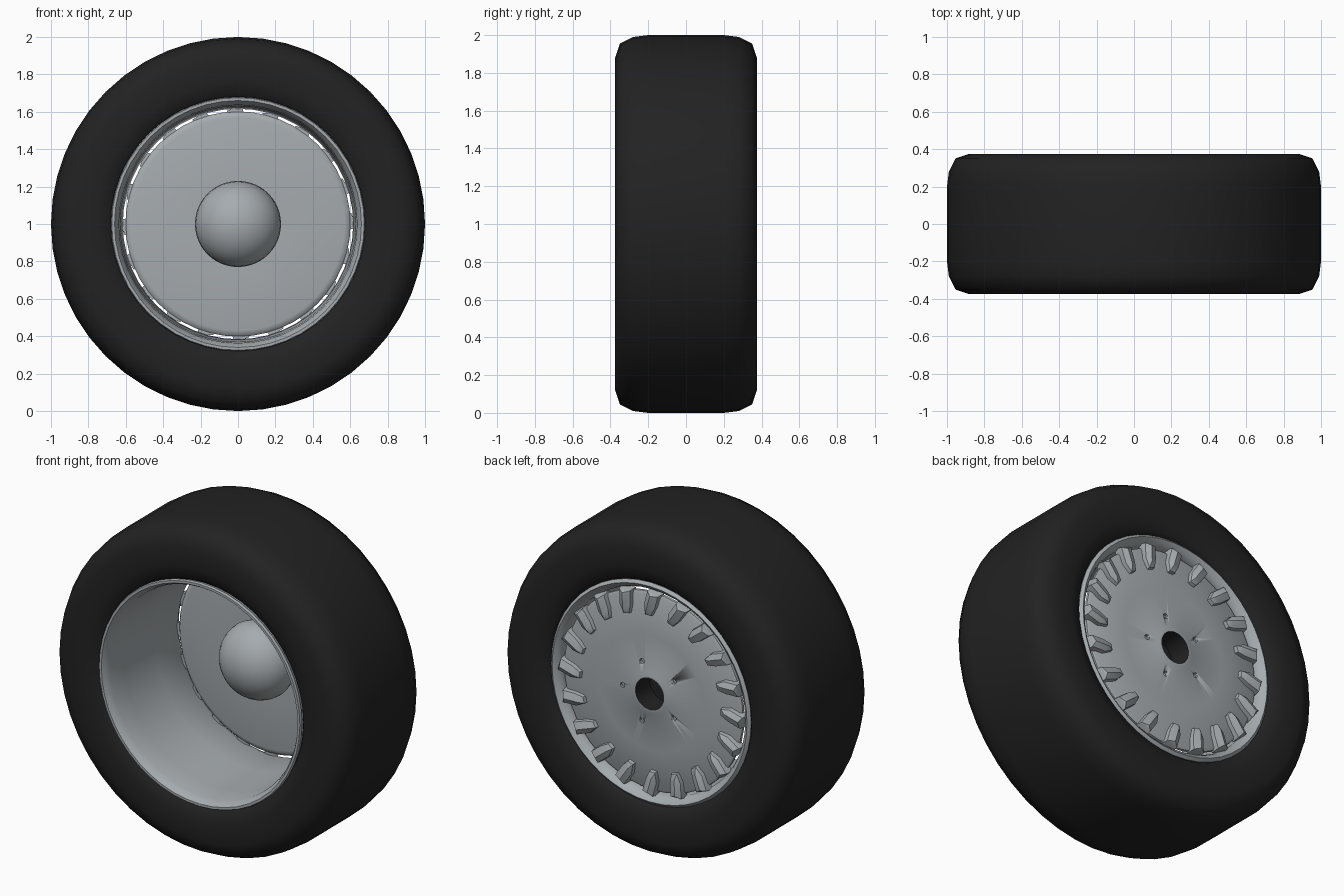
import bpy, bmesh, math
from mathutils import Matrix

if "Cube" in bpy.data.objects:
    bpy.data.objects.remove(bpy.data.objects["Cube"], do_unlink=True)

SEG = 48
AXLE = Matrix.Translation((0, 0, 1))


def material(name, rgb):
    m = bpy.data.materials.new(name)
    m.use_nodes = True
    m.diffuse_color = (*rgb, 1)
    m.node_tree.nodes["Principled BSDF"].inputs["Base Color"].default_value = (*rgb, 1)
    return m


rubber = material("black rubber", (0.016, 0.016, 0.016))
metal = material("grey metal", (0.38, 0.41, 0.43))


def finish(bm, name, mats, angle=35):
    bmesh.ops.remove_doubles(bm, verts=bm.verts, dist=1e-5)
    bmesh.ops.recalc_face_normals(bm, faces=bm.faces)
    mesh = bpy.data.meshes.new(name)
    bm.to_mesh(mesh)
    bm.free()
    ob = bpy.data.objects.new(name, mesh)
    bpy.context.collection.objects.link(ob)
    for m in mats:
        mesh.materials.append(m)
    bpy.ops.object.select_all(action="DESELECT")
    ob.select_set(True)
    bpy.context.view_layer.objects.active = ob
    bpy.ops.object.shade_smooth_by_angle(angle=math.radians(angle))
    return ob


def lathe(name, profile, mats, closed=True, angle=35):
    """Spin (radius, y) points about the axle."""
    bm = bmesh.new()
    vs = [bm.verts.new((r, y, 1)) for r, y in profile]
    pairs = list(zip(vs, vs[1:])) + ([(vs[-1], vs[0])] if closed else [])
    edges = [bm.edges.new(p) for p in pairs]
    bmesh.ops.spin(bm, geom=vs + edges, cent=(0, 0, 1), axis=(0, 1, 0),
                   angle=2 * math.pi, steps=SEG, use_merge=True)
    return finish(bm, name, mats, angle)


# Tire: rounded sidewalls and flat tread, mirrored front to back
half = [(0.67, 0.33), (0.69, 0.355), (0.76, 0.372), (0.88, 0.375),
        (0.955, 0.35), (0.99, 0.28), (1.0, 0.2)]
lathe("tire", half + [(r, -y) for r, y in reversed(half)], [rubber], angle=60)

# Deep rim barrel with a rolled front lip
lathe("rim_barrel",
      [(0.665, -0.33), (0.68, -0.355), (0.675, -0.37), (0.66, -0.37), (0.647, -0.35),
       (0.637, -0.32), (0.63, -0.2), (0.622, 0.1), (0.616, 0.3), (0.63, 0.33),
       (0.655, 0.35), (0.672, 0.335), (0.672, 0.28)], [metal])

# Wheel disc with domed hub in front and a bore behind
dome = [(0.23 * math.sin(a), 0.2 - 0.2 * math.cos(a))
        for a in (math.pi / 2 * i / 8 for i in range(9))]
disc = lathe("wheel_disc",
             dome + [(0.21, 0.285), (0.57, 0.28), (0.59, 0.285), (0.602, 0.297),
                     (0.6, 0.31), (0.585, 0.318), (0.35, 0.33), (0.13, 0.342),
                     (0.11, 0.35), (0.095, 0.35), (0.095, 0.21), (0, 0.21)],
             [metal, rubber], closed=False)
for f in disc.data.polygons:
    c = f.center
    if math.hypot(c.x, c.z - 1) < 0.096 and c.y > 0.2:
        f.material_index = 1

# Five shallow bolt holes around the bore
bm = bmesh.new()
for i in range(5):
    spot = AXLE @ Matrix.Rotation(math.tau * i / 5, 4, "Y") @ Matrix.Translation((0.19, 0.345, 0))
    bmesh.ops.create_cone(bm, cap_ends=True, segments=10, radius1=0.016, radius2=0.016,
                          depth=0.05, matrix=spot @ Matrix.Rotation(math.pi / 2, 4, "X"))
cutter = finish(bm, "bolt_hole_cutter", [metal])
cutter.hide_render = True
cutter.hide_set(True)
cut = disc.modifiers.new("bolt_holes", "BOOLEAN")
cut.operation = "DIFFERENCE"
cut.object = cutter

# Swirling wedge fins around the back edge of the disc
FINS = 20
outline = [(-0.03, -0.08), (0.012, -0.09), (0.042, -0.03), (0.042, 0.07), (-0.042, 0.07), (-0.042, -0.02)]
bm = bmesh.new()
for i in range(FINS):
    place = (AXLE @ Matrix.Rotation(math.tau * i / FINS, 4, "Y")
             @ Matrix.Translation((0, 0.3, 0.55)) @ Matrix.Rotation(math.radians(-16), 4, "Y"))
    base = [bm.verts.new(place @ Matrix.Translation((x, -0.005, z)).translation) for x, z in outline]
    top = [bm.verts.new(place @ Matrix.Translation((x * 0.85, 0.045, z * 0.9)).translation)
           for x, z in outline]
    ridge = [bm.verts.new(place @ Matrix.Translation((0.005, 0.062, z)).translation)
             for z in (-0.045, 0.05)]
    bm.faces.new(base)
    for j in range(6):
        k = (j + 1) % 6
        bm.faces.new((base[j], base[k], top[k], top[j]))
    inner, outer = ridge
    for loop in ((top[0], top[1], inner), (top[1], top[2], inner),
                 (top[2], top[3], outer, inner), (top[3], top[4], outer),
                 (top[4], top[5], inner, outer), (top[5], top[0], inner)):
        bm.faces.new(loop)
finish(bm, "vent_fins", [metal])
